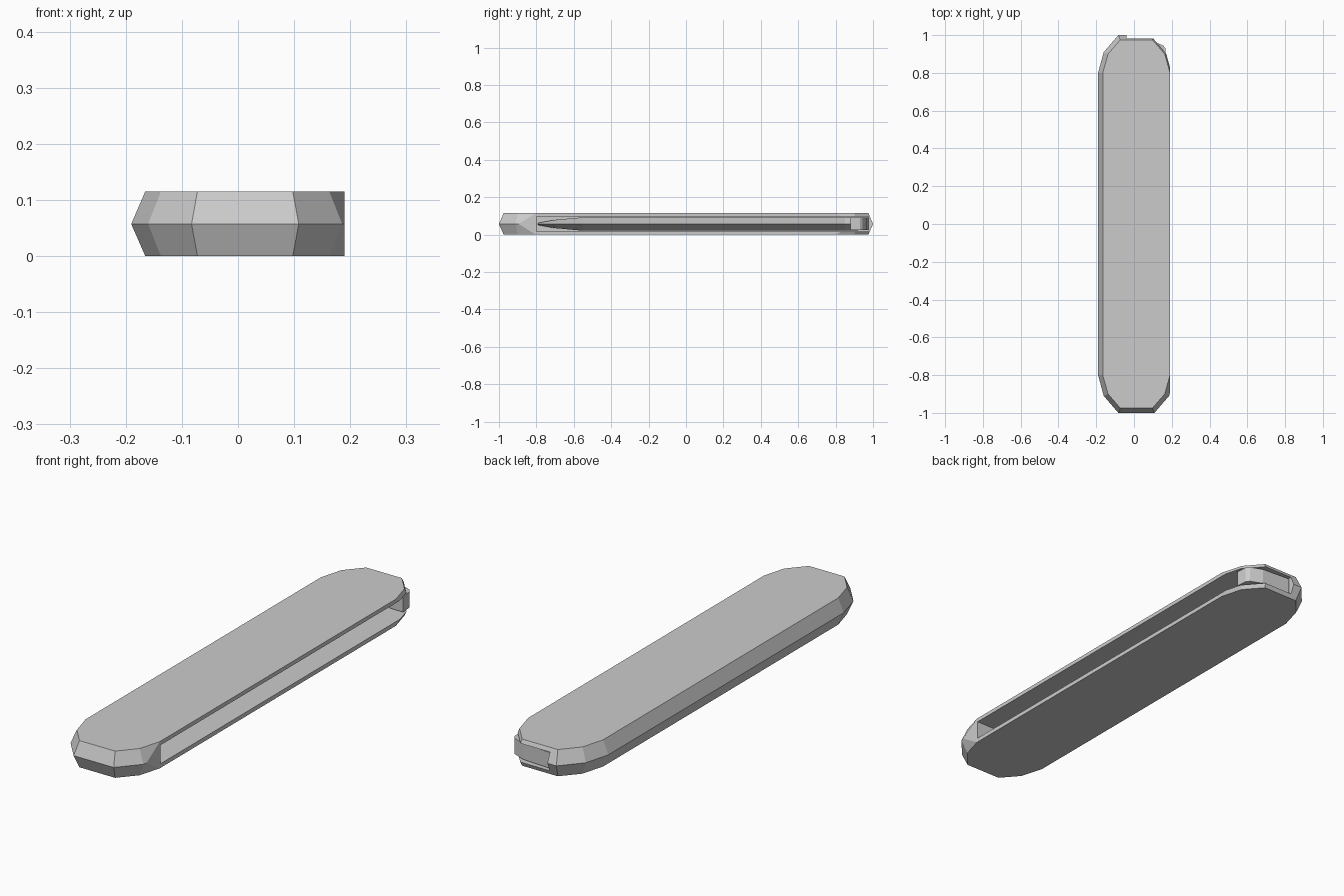
import bpy, bmesh

if "Cube" in bpy.data.objects:
    bpy.data.objects.remove(bpy.data.objects["Cube"])

grey = bpy.data.materials.new("grey metal")
grey.use_nodes = True
grey.diffuse_color = (0.6, 0.6, 0.6, 1)
grey.node_tree.nodes["Principled BSDF"].inputs["Base Color"].default_value = (0.6, 0.6, 0.6, 1)

MID_Z, TOP_Z = 0.057, 0.115
CENTRE_X, FLAT_X = 0.0127, 0.19


def finish(name, bm):
    bmesh.ops.recalc_face_normals(bm, faces=bm.faces)
    mesh = bpy.data.meshes.new(name)
    bm.to_mesh(mesh)
    bm.free()
    mesh.materials.append(grey)
    obj = bpy.data.objects.new(name, mesh)
    bpy.context.collection.objects.link(obj)
    return obj


def loft(rings):
    """Skin a list of equal-length point rings and cap both ends."""
    bm = bmesh.new()
    loops = [[bm.verts.new(p) for p in ring] for ring in rings]
    for a, b in zip(loops, loops[1:]):
        for i in range(len(a)):
            j = (i + 1) % len(a)
            bm.faces.new((a[i], a[j], b[j], b[i]))
    bm.faces.new(loops[0])
    bm.faces.new(loops[-1])
    return bm


def prism(outline, z0, z1):
    return loft([[(x, y, z) for x, y in outline] for z in (z0, z1)])


def outline(quarter):
    """Mirror one corner of the handle outline into a closed loop."""
    right = quarter + [(x, -y) for x, y in reversed(quarter)]
    full = right + [(-x, y) for x, y in reversed(right)]
    return [(x + CENTRE_X, y) for x, y in full]


# Handle: bevelled long slab, trimmed flat on its opening side
rim = outline([(0.085, 0.975), (0.15, 0.9), (0.178, 0.8)])
ridge = outline([(0.0955, 1.0), (0.173, 0.91), (0.203, 0.8)])
bm = loft([[(x, y, z) for x, y in loop]
           for loop, z in ((rim, 0), (ridge, MID_Z), (rim, TOP_Z))])
bmesh.ops.bisect_plane(bm, geom=bm.verts[:] + bm.edges[:] + bm.faces[:],
                       plane_co=(FLAT_X, 0, 0), plane_no=(1, 0, 0), clear_outer=True)
bmesh.ops.holes_fill(bm, edges=[e for e in bm.edges if e.is_boundary])
handle = finish("handle", bm)

# Blade slot, open along the side and at the back end
slot = finish("slot_cutter", prism([(-0.04, -0.8), (0.3, -0.8), (0.3, 1.1), (-0.04, 1.1)],
                                   0.018, 0.098))
slot.hide_render = True
slot.hide_viewport = True
cut = handle.modifiers.new("slot", 'BOOLEAN')
cut.object = slot
cut.solver = 'EXACT'

# Folded blade: thick spine tapering to a sharp edge, narrowing at the tip
stations = [(-0.79, -0.035, -0.025, -0.01, 0.006),
            (-0.7, -0.038, -0.01, 0.05, 0.022),
            (-0.55, -0.038, 0.01, 0.08, 0.036),
            (0.85, -0.038, 0.01, 0.08, 0.036),
            (0.92, -0.038, 0.03, 0.05, 0.036)]
finish("blade", loft([[(spine, y, MID_Z - t), (shoulder, y, MID_Z - t), (edge, y, MID_Z),
                       (shoulder, y, MID_Z + t), (spine, y, MID_Z + t)]
                      for y, spine, shoulder, edge, t in stations]))

# Tang: blunt blade root showing at the open back corner
finish("tang", prism([(-0.035, 0.9), (-0.035, 0.975), (0.1, 0.967), (0.155, 0.945),
                      (0.166, 0.93), (0.17, 0.88), (0.12, 0.88)], 0.024, 0.092))
